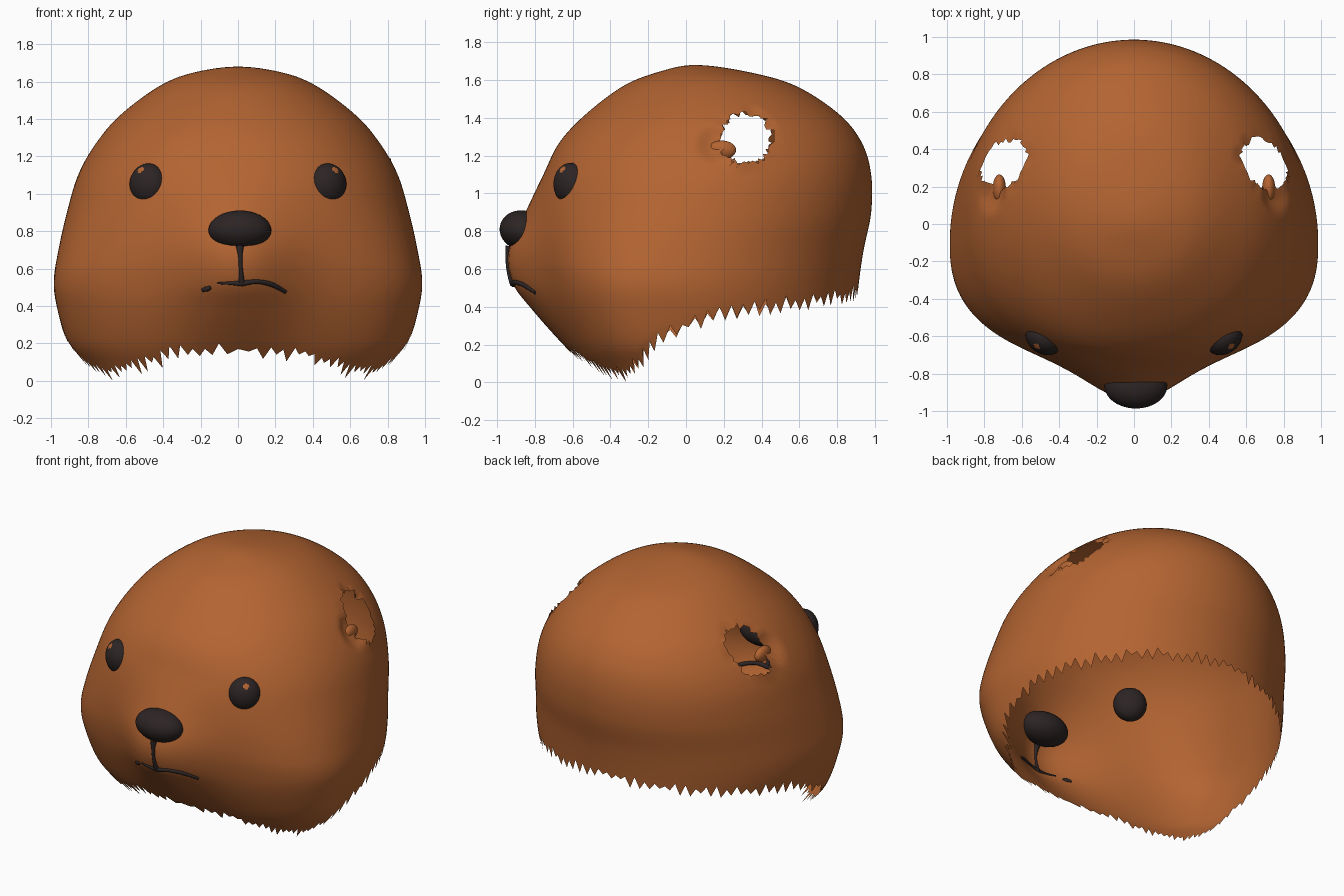
import bpy, bmesh, math, random
from mathutils import Matrix, Vector, Euler

random.seed(4)
cube = bpy.data.objects.get("Cube")
if cube:
    bpy.data.objects.remove(cube)


def material(name, color):
    m = bpy.data.materials.new(name)
    m.use_nodes = True
    m.diffuse_color = color
    m.node_tree.nodes["Principled BSDF"].inputs["Base Color"].default_value = color
    return m


fur = material("rust brown fur", (0.45, 0.127, 0.031, 1))
dark = material("soft black", (0.026, 0.018, 0.018, 1))


def finish(name, bm, mats):
    mesh = bpy.data.meshes.new(name)
    bm.to_mesh(mesh)
    bm.free()
    for m in mats:
        mesh.materials.append(m)
    mesh.polygons.foreach_set("use_smooth", [True] * len(mesh.polygons))
    obj = bpy.data.objects.new(name, mesh)
    bpy.context.collection.objects.link(obj)
    return obj


def spline(table, u):
    """Smooth curve through the rows of a table, at fractional row u."""
    k = max(0, min(int(u), len(table) - 2))
    t = u - k
    rows = [table[max(0, min(k + d, len(table) - 1))] for d in (-1, 0, 1, 2)]
    return [b + 0.5 * t * (c - a + t * (2 * a - 5 * b + 4 * c - d + t * (3 * (b - c) + d - a)))
            for a, b, c, d in zip(*rows)]


# Head sections: height, half width, front, back, middle, muzzle bulge
HEAD = [
    (1.645, -.25, .32, -.14, .05, 0),
    (1.68, 0, .05, .05, .05, 0),
    (1.645, .25, -.14, .32, .08, 0),
    (1.57, .43, -.33, .58, .1, 0),
    (1.42, .63, -.53, .81, .1, 0),
    (1.27, .76, -.67, .93, .1, 0),
    (1.1, .855, -.745, .98, .08, .01),
    (.9, .915, -.77, .98, .03, .08),
    (.7, .96, -.76, .94, -.05, .18),
    (.53, .985, -.73, .915, -.1, .19),
    (.38, .965, -.69, .9, -.1, .12),
    (.2, .91, -.61, .88, -.1, .04),
    (.08, .82, -.53, .86, -.1, 0),
    (-.05, .72, -.42, .84, -.1, 0),
]
# Height of the torn lower rim, by degrees away from the front
RIM = [(0, .17), (18, .16), (30, .1), (45, .07), (62, .05), (75, .11),
       (90, .27), (107, .38), (130, .43), (180, .5)]


def row_at(z):
    lo, hi = 1.0, len(HEAD) - 1.0
    for _ in range(30):
        mid = (lo + hi) / 2
        lo, hi = (mid, hi) if spline(HEAD, mid)[0] > z else (lo, mid)
    return lo


def power(z):
    return 2 + 0.5 * max(0, min(1, (1.5 - z) / 0.9))


def bulge(x, m):
    return m * math.exp(-(x / 0.31) ** 2)


def head_point(u, angle):
    z, a, front, back, mid, m = spline(HEAD, u)
    s, c = math.sin(angle), math.cos(angle)
    if c < 0:
        return Vector((a * s, mid - (back - mid) * c, z))
    e = 2 / power(z)
    x = a * math.copysign(abs(s) ** e, s)
    return Vector((x, mid - (mid - front) * c ** e - bulge(x, m), z))


def face_y(x, z):
    _, a, front, _, mid, m = spline(HEAD, row_at(z))
    n = power(z)
    return mid - (mid - front) * (1 - abs(x / a) ** n) ** (1 / n) - bulge(x, m)


def rim_height(angle):
    deg = abs(math.degrees(angle))
    for (d0, z0), (d1, z1) in zip(RIM, RIM[1:]):
        if deg <= d1:
            return z0 + (z1 - z0) * (deg - d0) / (d1 - d0)
    return RIM[-1][1]


# Head shell, open below with a ragged rim
COLS, ROWS = 190, 64
bm = bmesh.new()
grid = []
for j in range(COLS):
    angle = -math.pi + 2 * math.pi * j / COLS
    rim = rim_height(angle)
    end = row_at(rim + 0.03)
    col = [bm.verts.new(head_point(1 + (end - 1) * i / (ROWS - 1), angle)) for i in range(ROWS)]
    jag = random.uniform(0, 0.035) if j % 2 else -random.uniform(0.01, 0.06)
    col.append(bm.verts.new(head_point(row_at(max(0, rim + jag)), angle)))
    grid.append(col)
for j in range(COLS):
    a, b = grid[j], grid[(j + 1) % COLS]
    for i in range(ROWS):
        bm.faces.new((a[i], a[i + 1], b[i + 1], b[i]))
bmesh.ops.remove_doubles(bm, verts=bm.verts, dist=0.0005)

# Ear openings: a dent in front of each, then a torn hole
EAR = Vector((0.32, 1.29))
DENT = Vector((0.16, 1.26))
for v in bm.verts:
    d = (v.co.yz - DENT).length
    if d < 0.1 and abs(v.co.x) > 0.4:
        v.co.x -= math.copysign(0.04 * (1 - (d / 0.1) ** 2), v.co.x)
inside = [v for v in bm.verts if abs(v.co.x) > 0.4 and (v.co.yz - EAR).length < 0.135]
bmesh.ops.delete(bm, geom=inside, context='VERTS')
for v in bm.verts:
    if v.is_boundary and v.co.z > 1:
        offset = (v.co.yz - EAR).normalized() * random.uniform(0.115, 0.155)
        v.co.y, v.co.z = EAR + offset
finish("head_shell", bm, [fur])


def ellipsoid(name, loc, radii, rot, mats, spot=None):
    bm = bmesh.new()
    bmesh.ops.create_uvsphere(bm, u_segments=48, v_segments=32, radius=1)
    if spot:
        for f in bm.faces:
            f.material_index = int((f.calc_center_median() - spot).length < 0.19)
    bm.transform(Matrix.LocRotScale(Vector(loc), Euler(rot), Vector(radii)))
    return finish(name, bm, mats)


# Eyes with a small glint, and the fold left in each ear opening
for side, s in (("left", 1), ("right", -1)):
    ellipsoid(side + "_eye", (s * 0.48, -0.61, 1.05), (0.105, 0.085, 0.112),
              (0, 0, s * 0.58), [dark, fur], Vector((s * 0.1, -0.7, 0.7)))
    ellipsoid(side + "_ear_fold", (s * 0.72, 0.19, 1.23), (0.035, 0.075, 0.05),
              (0, 0, 0), [fur])

# Nose
ellipsoid("nose", (0.01, -0.865, 0.805), (0.168, 0.122, 0.105), (-0.2, 0, 0), [dark])


# Mouth lines that follow the face: x, z, thickness
def mouth_line(name, points):
    cu = bpy.data.curves.new(name, 'CURVE')
    cu.dimensions = '3D'
    cu.bevel_depth = 0.012
    cu.bevel_resolution = 3
    cu.use_fill_caps = True
    sp = cu.splines.new('POLY')
    steps = 6 * (len(points) - 1)
    sp.points.add(steps)
    for i, p in enumerate(sp.points):
        x, z, r = spline(points, i / 6)
        p.co = (x, face_y(x, z), z, 1)
        p.radius = r
    cu.materials.append(dark)
    bpy.context.collection.objects.link(bpy.data.objects.new(name, cu))


mouth_line("lip_groove", [(.01, .72, 1.8), (.012, .67, 1), (.015, .6, .9), (.02, .52, 1.4)])
mouth_line("mouth_left", [(.02, .52, 1.3), (.1, .53, 1), (.18, .515, 1.1), (.255, .475, .8)])
mouth_line("mouth_right", [(.02, .52, 1.3), (-.04, .522, .8), (-.11, .522, .4)])
mouth_line("mouth_right_corner", [(-.145, .5, .6), (-.165, .492, 1.2), (-.19, .485, .8)])
